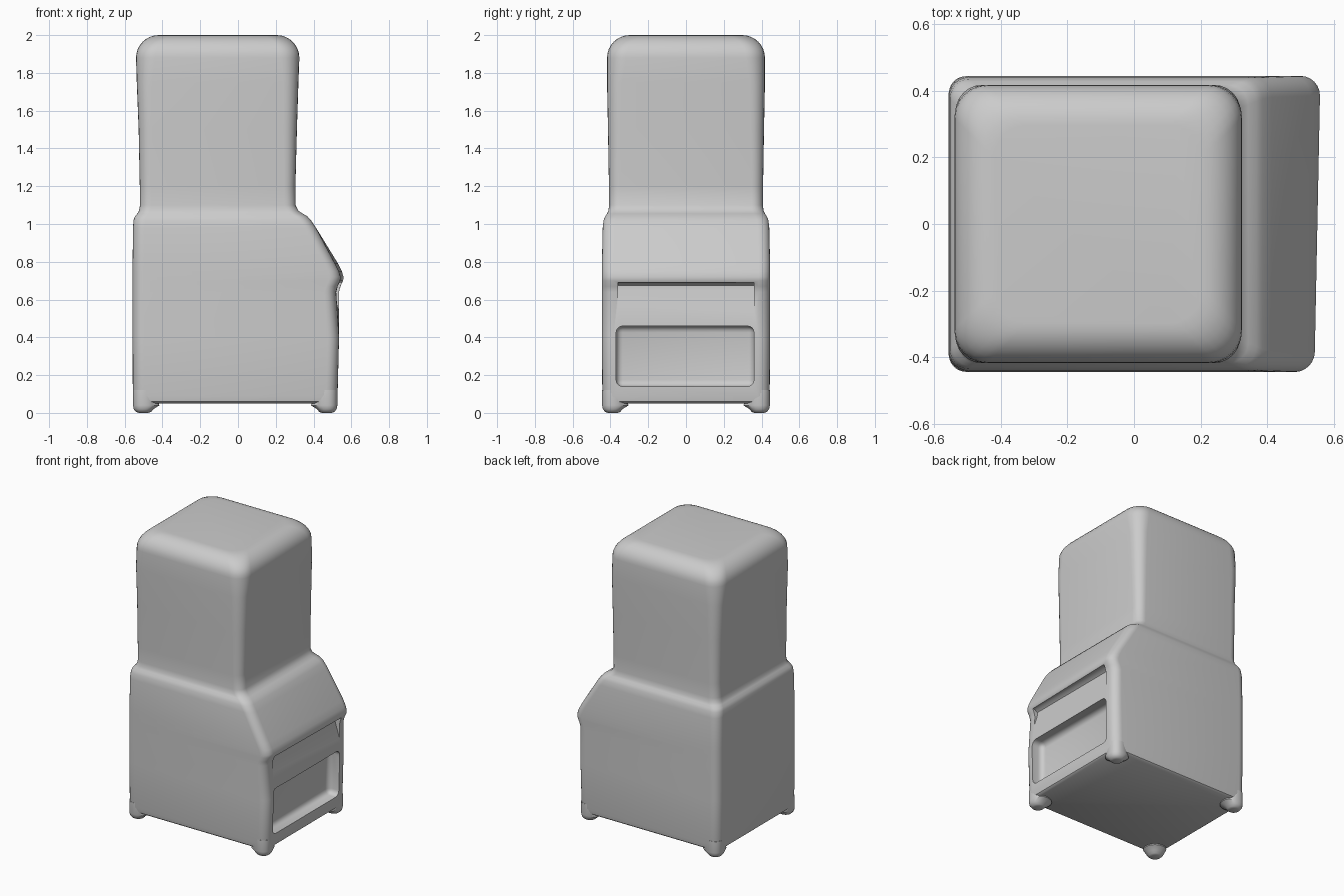
import bpy, bmesh, math
from mathutils import Vector

if "Cube" in bpy.data.objects:
    bpy.data.objects.remove(bpy.data.objects["Cube"], do_unlink=True)

grey = bpy.data.materials.new("plain grey")
grey.use_nodes = True
GREY = (0.6, 0.6, 0.6, 1)
grey.diffuse_color = GREY
grey.node_tree.nodes["Principled BSDF"].inputs["Base Color"].default_value = GREY


def make(name, bm):
    bmesh.ops.recalc_face_normals(bm, faces=bm.faces)
    mesh = bpy.data.meshes.new(name)
    bm.to_mesh(mesh)
    bm.free()
    mesh.materials.append(grey)
    obj = bpy.data.objects.new(name, mesh)
    bpy.context.collection.objects.link(obj)
    return obj


def ring(bm, z, left, right, half, r, steps=6):
    """Rounded rectangle at one height."""
    verts = []
    corners = [(right - r, half - r), (left + r, half - r),
               (left + r, r - half), (right - r, r - half)]
    for q, (cx, cy) in enumerate(corners):
        for i in range(steps + 1):
            a = (q + i / steps) * math.pi / 2
            verts.append(bm.verts.new((cx + r * math.cos(a), cy + r * math.sin(a), z)))
    return verts


def loft(name, sections):
    bm = bmesh.new()
    rings = [ring(bm, *s) for s in sections]
    for a, b in zip(rings, rings[1:]):
        for i in range(len(a)):
            j = (i + 1) % len(a)
            bm.faces.new((a[i], a[j], b[j], b[i]))
    bm.faces.new(rings[0])
    bm.faces.new(rings[-1])
    return make(name, bm)


def prism(name, profile, half):
    bm = bmesh.new()
    face = bm.faces.new([bm.verts.new((x, -half, z)) for x, z in profile])
    new = bmesh.ops.extrude_face_region(bm, geom=[face])["geom"]
    bmesh.ops.translate(bm, vec=(0, 2 * half, 0),
                        verts=[v for v in new if isinstance(v, bmesh.types.BMVert)])
    return make(name, bm)


def apply_modifiers(obj):
    bpy.ops.object.select_all(action="DESELECT")
    obj.select_set(True)
    bpy.context.view_layer.objects.active = obj
    for m in list(obj.modifiers):
        bpy.ops.object.modifier_apply(modifier=m.name)


def smooth(obj):
    apply_modifiers(obj)
    bpy.ops.object.shade_smooth_by_angle(angle=math.radians(40))


# Housing: lower cabinet, sloped front, shoulder and tower (z, left, right, half depth, corner)
sections = [
    (0.05, -0.54, 0.51, 0.425, 0.05),
    (0.06, -0.552, 0.522, 0.438, 0.06),
    (0.09, -0.557, 0.527, 0.443, 0.06),
    (0.4, -0.558, 0.535, 0.445, 0.06),
    (0.64, -0.558, 0.527, 0.445, 0.06),
    (0.67, -0.558, 0.535, 0.445, 0.06),
    (0.7, -0.558, 0.549, 0.445, 0.06),
    (0.72, -0.558, 0.551, 0.445, 0.06),
    (0.75, -0.558, 0.542, 0.445, 0.06),
    (0.79, -0.558, 0.522, 0.445, 0.06),
    (0.98, -0.556, 0.413, 0.441, 0.06),
    (1.02, -0.553, 0.386, 0.436, 0.06),
    (1.04, -0.546, 0.368, 0.428, 0.06),
    (1.055, -0.533, 0.343, 0.418, 0.06),
    (1.07, -0.524, 0.32, 0.411, 0.06),
    (1.1, -0.519, 0.304, 0.407, 0.06),
    (1.2, -0.52, 0.304, 0.408, 0.06),
    (1.5, -0.526, 0.312, 0.413, 0.07),
    (1.75, -0.536, 0.32, 0.418, 0.08),
]
for i in range(9):  # rounded cap
    a = i / 8 * math.pi / 2
    d = 0.12 * (1 - math.cos(a))
    sections.append((1.88 + 0.12 * math.sin(a), d - 0.54, 0.325 - d, 0.418 - d, 0.1))
housing = loft("housing", sections)
for v in housing.data.vertices:  # lip leans slightly across its width
    if 0.6 < v.co.z < 0.8 and v.co.x > 0.3:
        v.co.x += 0.02 * v.co.y

# Tray opening and finger groove
bm = bmesh.new()
bmesh.ops.create_cube(bm, size=1)
bmesh.ops.scale(bm, vec=(0.3, 0.73, 0.32), verts=bm.verts)
bmesh.ops.translate(bm, vec=(0.6, -0.005, 0.3), verts=bm.verts)
bmesh.ops.bevel(bm, geom=bm.edges[:], offset=0.035, segments=4, profile=0.5, affect="EDGES")
tray = make("tray_cutter", bm)
groove = prism("groove_cutter", [(0.62, 0.695), (0.52, 0.69), (0.5, 0.675),
                                 (0.5, 0.65), (0.535, 0.54), (0.62, 0.54)], 0.36)
for cutter in (tray, groove):
    cutter.hide_render = True
    cut = housing.modifiers.new("cut", "BOOLEAN")
    cut.object = cutter
    cut.solver = "EXACT"
smooth(housing)
for cutter in (tray, groove):
    bpy.data.objects.remove(cutter, do_unlink=True)

# Corner feet, widening where they meet the cabinet
for side, cx in (("left", 0.47), ("right", -0.5)):
    for end, cy in (("back", 0.388), ("front", -0.388)):
        shape = [(0, 0.025), (0.005, 0.04), (0.02, 0.052), (0.04, 0.056), (0.12, 0.056)]
        foot = loft(f"{side}_{end}_foot", [(z, -w, w, w, w * 0.9) for z, w in shape])
        # inner sides flare into the underside
        for v in foot.data.vertices:
            if 0.03 < v.co.z < 0.1:
                if v.co.x * cx < 0:
                    v.co.x *= 1.5
                if v.co.y * cy < 0:
                    v.co.y *= 1.5
        foot.location = Vector((cx, cy, 0))
        smooth(foot)
